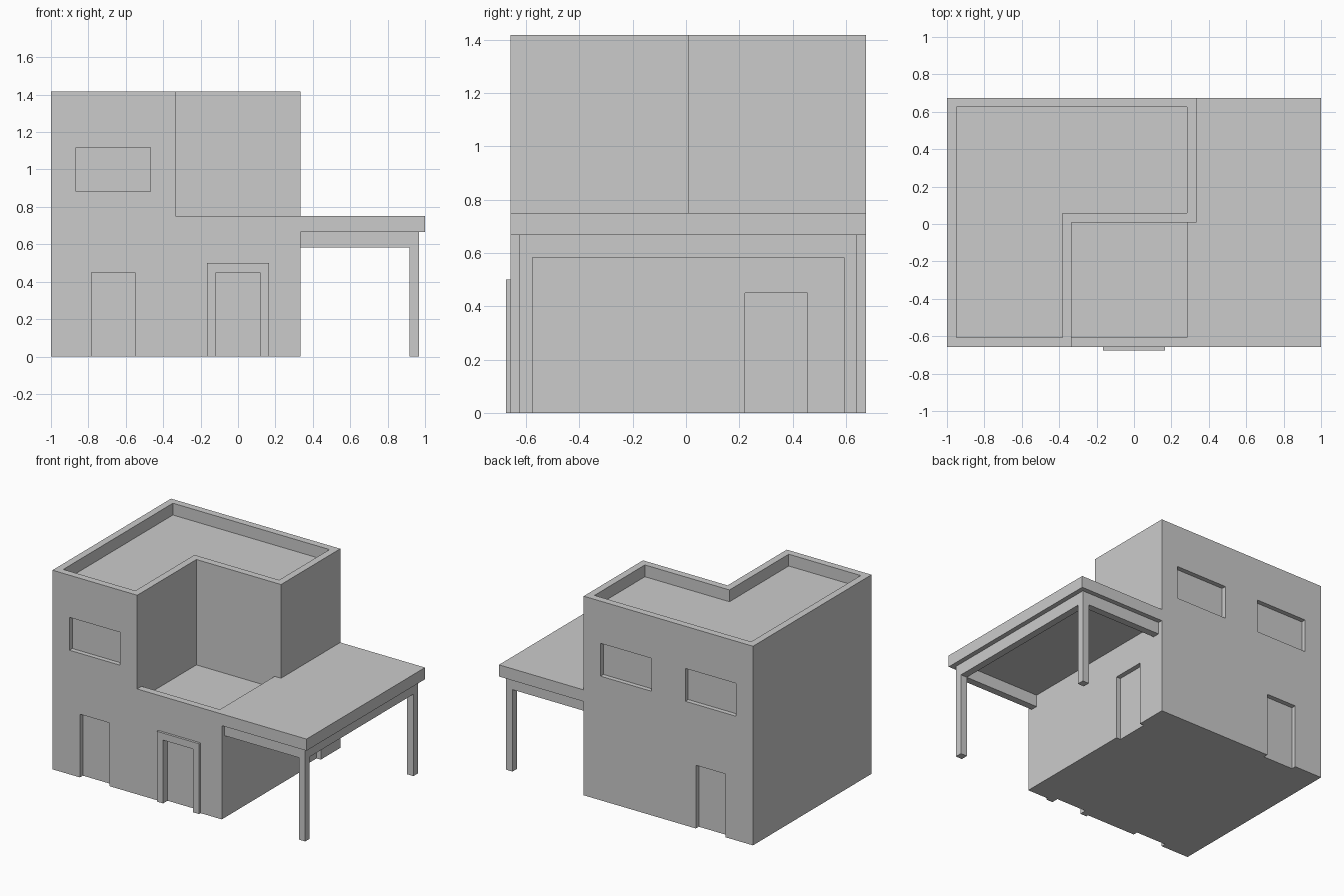
import bpy, bmesh

if "Cube" in bpy.data.objects:
    bpy.data.objects.remove(bpy.data.objects["Cube"])

Y0, Y1 = -0.658, 0.675          # front and back walls
XW, XN, YN = 0.333, -0.333, 0.008  # right wall, terrace corner
DEPTH, RIM = 0.033, 0.05        # opening depth, parapet thickness


def prism(name, pts, lo, hi, axis="z"):
    """Extrude a 2D outline: (x, y) along z, or (x, z) along y."""
    bm = bmesh.new()
    place = (lambda p: (p[0], p[1], lo)) if axis == "z" else (lambda p: (p[0], lo, p[1]))
    face = bm.faces.new([bm.verts.new(place(p)) for p in pts])
    new = bmesh.ops.extrude_face_region(bm, geom=[face])["geom"]
    move = (0, 0, hi - lo) if axis == "z" else (0, hi - lo, 0)
    bmesh.ops.translate(bm, vec=move, verts=[v for v in new if isinstance(v, bmesh.types.BMVert)])
    bmesh.ops.recalc_face_normals(bm, faces=bm.faces)
    me = bpy.data.meshes.new(name)
    bm.to_mesh(me)
    bm.free()
    ob = bpy.data.objects.new(name, me)
    bpy.context.collection.objects.link(ob)
    return ob


def box(name, x, y, z):
    return prism(name, [(x[0], y[0]), (x[1], y[0]), (x[1], y[1]), (x[0], y[1])], *z)


def cut(target, cutter):
    cutter.hide_render = True
    mod = target.modifiers.new("cut", "BOOLEAN")
    mod.operation, mod.solver, mod.object = "DIFFERENCE", "EXACT", cutter
    bpy.context.view_layer.objects.active = target
    bpy.ops.object.modifier_apply(modifier=mod.name)
    bpy.data.objects.remove(cutter, do_unlink=True)


# House body with the carport roof slab, extruded from the front outline
house = prism("house_body", [(-1, 0), (XW, 0), (XW, 0.667), (1, 0.667), (1, 0.75),
                             (XW, 0.75), (XW, 1.417), (-1, 1.417)], Y0, Y1, "y")

# Upper floor notch, then the sunken terrace and the sunken L-shaped roof
cut(house, box("notch_cutter", (XN, 1.1), (-0.8, YN), (0.75, 1.6)))
cut(house, box("terrace_cutter", (XN, XW - RIM), (Y0 + RIM, YN), (0.667, 0.9)))
cut(house, prism("roof_cutter", [
    (-1 + RIM, Y0 + RIM), (XN - RIM, Y0 + RIM), (XN - RIM, YN + RIM),
    (XW - RIM, YN + RIM), (XW - RIM, Y1 - RIM), (-1 + RIM, Y1 - RIM)], 1.333, 1.6))

# Window and door recesses: centre x, half width, height range
front, back = (Y0 - 0.1, Y0 + DEPTH), (Y1 - DEPTH, Y1 + 0.1)
window, door = (0.2, (0.883, 1.117)), (0.117, (-0.1, 0.45))
for cx, (half, z), y in [(-0.667, window, front), (-0.667, door, front), (0, door, front),
                         (-0.667, window, back), (0, window, back), (-0.667, door, back)]:
    cut(house, box("opening_cutter", (cx - half, cx + half), y, z))
cut(house, box("side_door_cutter", (XW - DEPTH, XW + 0.1), (0.222, 0.455), (-0.1, 0.45)))

# Raised surround of the front door
prism("front_door_frame", [(-0.167, 0), (-0.117, 0), (-0.117, 0.45), (0.117, 0.45),
                           (0.117, 0), (0.167, 0), (0.167, 0.5), (-0.167, 0.5)],
      Y0 - 0.017, Y0, "y")

# Carport beams and posts
F, B, T = -0.625, 0.642, 0.05
prism("carport_beams", [(XW, F), (0.967, F), (0.967, B), (XW, B), (XW, B - T),
                        (0.917, B - T), (0.917, F + T), (XW, F + T)], 0.583, 0.667)
for name, y in [("front_post", F), ("back_post", B - T)]:
    box(name, (0.917, 0.967), (y, y + T), (0, 0.583))
